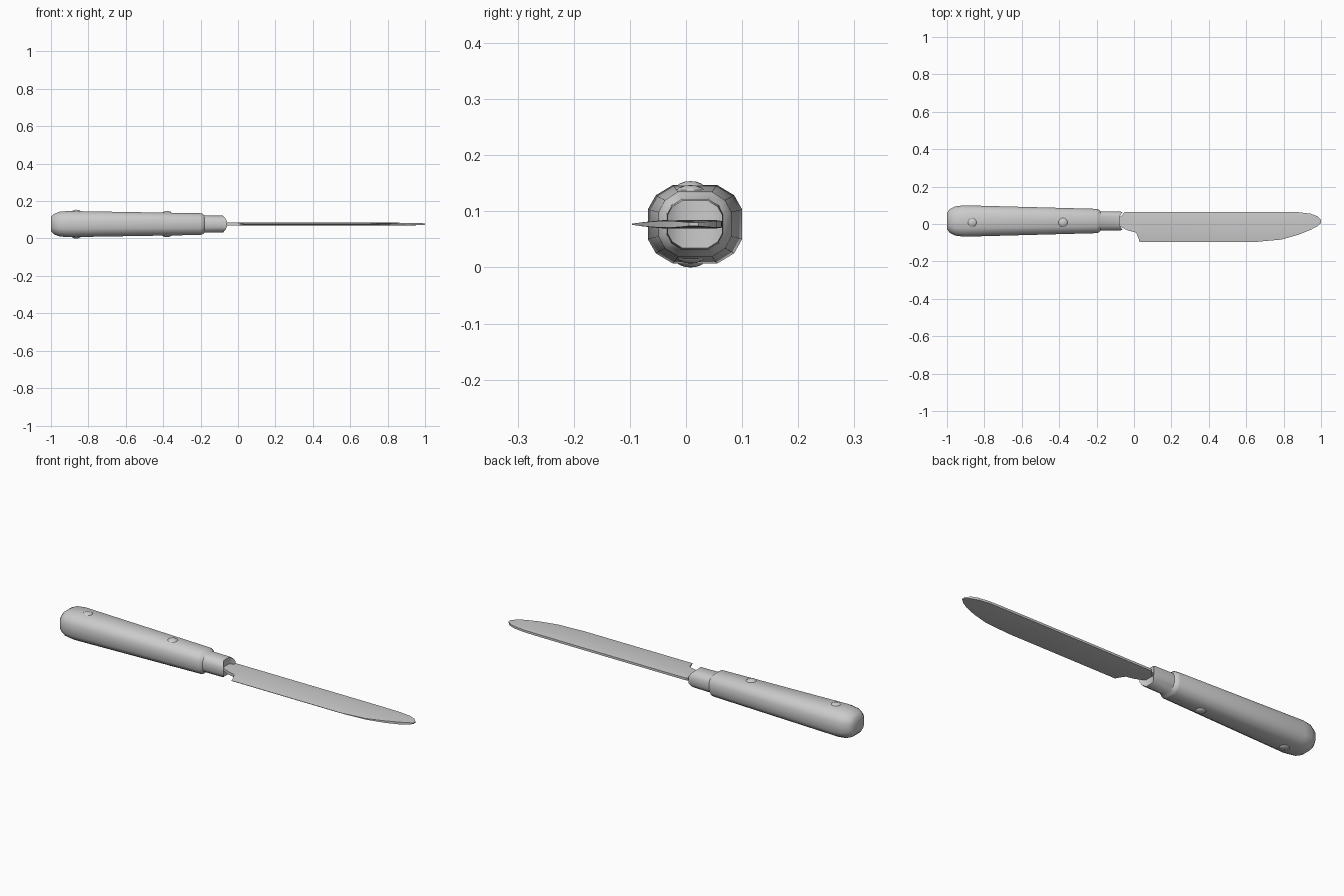
import bpy, bmesh, math
from mathutils import Vector

if "Cube" in bpy.data.objects:
    bpy.data.objects.remove(bpy.data.objects["Cube"], do_unlink=True)

grey = bpy.data.materials.new("plain grey")
grey.use_nodes = True
color = (0.6, 0.6, 0.6, 1)
grey.diffuse_color = color
grey.node_tree.nodes["Principled BSDF"].inputs["Base Color"].default_value = color

MID_Z = 0.077


def finish(bm, name, angle):
    bmesh.ops.recalc_face_normals(bm, faces=bm.faces)
    mesh = bpy.data.meshes.new(name)
    bm.to_mesh(mesh)
    bm.free()
    mesh.materials.append(grey)
    obj = bpy.data.objects.new(name, mesh)
    bpy.context.collection.objects.link(obj)
    bpy.ops.object.select_all(action="DESELECT")
    obj.select_set(True)
    bpy.context.view_layer.objects.active = obj
    bpy.ops.object.shade_smooth_by_angle(angle=math.radians(angle))
    return obj


def loft(bm, rings):
    loops = [[bm.verts.new(p) for p in ring] for ring in rings]
    n = len(loops[0])
    for a, b in zip(loops, loops[1:]):
        for i in range(n):
            j = (i + 1) % n
            bm.faces.new((a[i], a[j], b[j], b[i]))
    bm.faces.new(loops[0])
    return loops


# Handle section: a rounded twelve-sided outline
quarter = [(1, 0.38), (0.83, 0.74), (0.47, 1)]
section = quarter + [(-u, v) for u, v in quarter[::-1]]
section += [(-u, -v) for u, v in section]


def ring(x, half_y, half_z, hollow=0):
    return [Vector((x - hollow * (1 - u * u), 0.016 + u * half_y, MID_Z + v * half_z))
            for u, v in section]


# Handle with rounded butt, stepped ferrule and scooped front end
stations = [(-1, 0.043, 0.038), (-0.985, 0.063, 0.054), (-0.955, 0.078, 0.066),
            (-0.91, 0.084, 0.070), (-0.2, 0.065, 0.058), (-0.19, 0.062, 0.055),
            (-0.178, 0.051, 0.046), (-0.08, 0.050, 0.045)]
bm = bmesh.new()
rings = [ring(*s) for s in stations]
rings.append(ring(-0.06, 0.049, 0.042, 0.022))
loops = loft(bm, rings)
end = loops[-1]
for i in range(5):
    j, k = (i + 6) % 12, (i + 7) % 12
    # bridge top to bottom, following the scoop
    bm.faces.new((end[i], end[i + 1], end[10 - i], end[11 - i]))
finish(bm, "handle", 40)

# Domed rivets on both sides of the handle
for number, (x, top) in enumerate([(-0.865, 0.077), (-0.38, 0.070)], 1):
    for side, sign in (("upper", 1), ("lower", -1)):
        bm = bmesh.new()
        bmesh.ops.create_uvsphere(bm, u_segments=12, v_segments=8, radius=1)
        bmesh.ops.scale(bm, vec=(0.028, 0.028, 0.016), verts=bm.verts)
        bmesh.ops.translate(bm, vec=(x, 0.008, MID_Z + sign * (top - 0.016)), verts=bm.verts)
        finish(bm, f"{side}_rivet_{number}", 40)


# Blade thickness falls away towards the cutting edge
def half_thickness(y):
    points = [(-0.1, 0.0005), (-0.075, 0.004), (-0.04, 0.0075), (0.05, 0.008), (0.07, 0.005)]
    for (a, ta), (b, tb) in zip(points, points[1:]):
        if y <= b:
            return ta + (tb - ta) * (y - a) / (b - a)
    return points[-1][1]


# Blade outline: position, spine, cutting edge, thickness factor
outline = [(-0.1, 0.035, -0.012, 1), (-0.07, 0.04, -0.015, 1), (-0.05, 0.064, -0.027, 1),
           (-0.03, 0.065, -0.035, 1), (0.01, 0.065, -0.045, 1), (0.022, 0.065, -0.07, 1),
           (0.03, 0.065, -0.096, 1), (0.65, 0.065, -0.096, 1), (0.79, 0.064, -0.083, 1),
           (0.88, 0.063, -0.057, 0.9), (0.945, 0.055, -0.031, 0.8),
           (0.98, 0.042, -0.012, 0.65), (1, 0.022, 0.005, 0.4)]
fractions = [0, 0.12, 0.35, 0.65, 0.92, 1]
bm = bmesh.new()
rings = []
for x, spine, edge, thin in outline:
    ys = [edge + (spine - edge) * f for f in fractions]
    upper = [(x, y, MID_Z + thin * half_thickness(y)) for y in ys]
    lower = [(x, y, MID_Z - thin * half_thickness(y)) for y in ys]
    rings.append(upper + lower[::-1])
loops = loft(bm, rings)
bm.faces.new(loops[-1])
finish(bm, "blade", 40)
